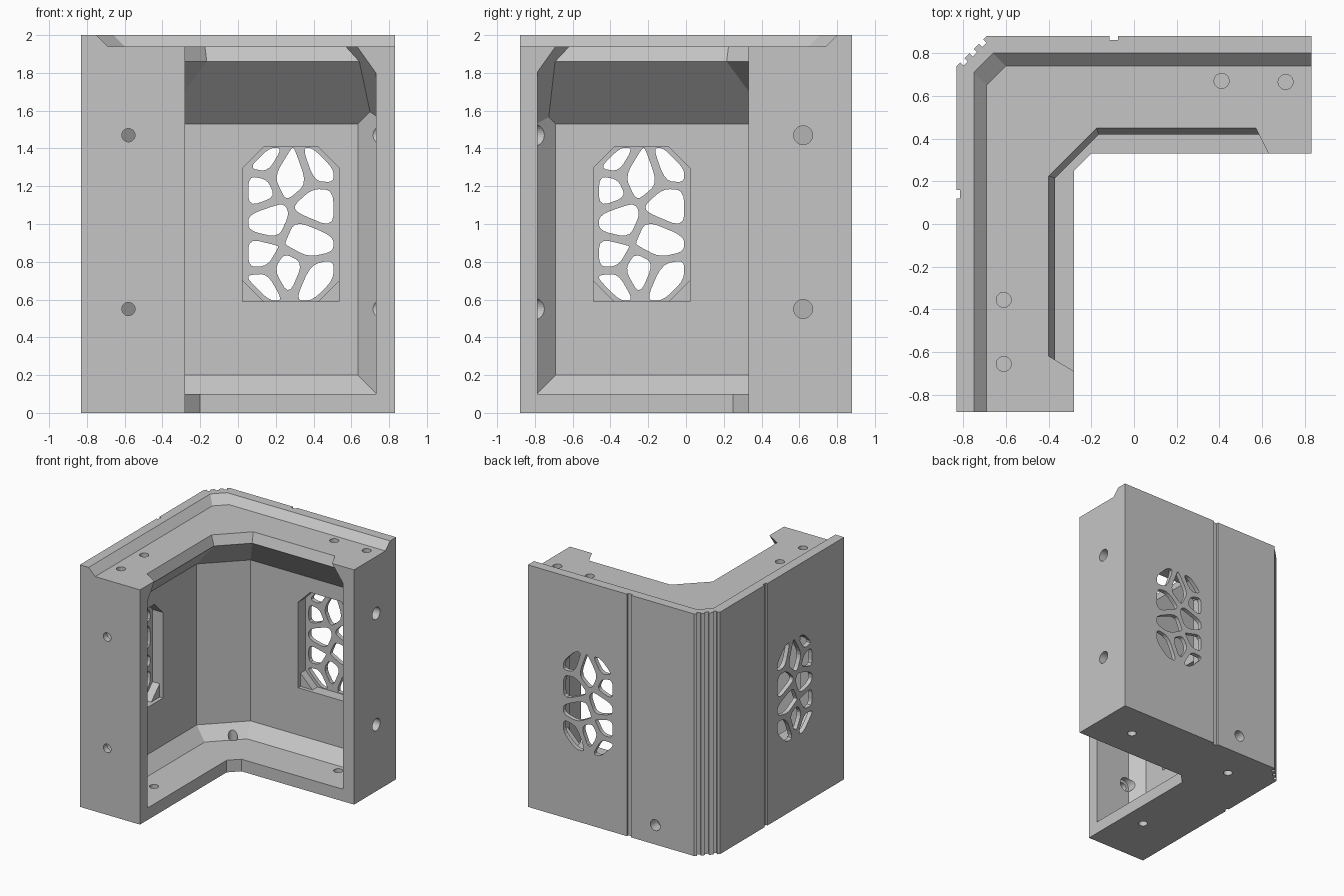
import bpy, bmesh, math
from mathutils import Vector, Matrix

cube = bpy.data.objects.get("Cube")
if cube:
    bpy.data.objects.remove(cube)

HX, HY = 0.83, 0.88          # half sizes of the plan
grey = bpy.data.materials.new("plain_grey")
grey.use_nodes = True
COLOUR = (0.56, 0.56, 0.56, 1)
grey.diffuse_color = COLOUR
grey.node_tree.nodes["Principled BSDF"].inputs["Base Color"].default_value = COLOUR


def make_object(name, bm):
    bmesh.ops.recalc_face_normals(bm, faces=bm.faces)
    mesh = bpy.data.meshes.new(name)
    bm.to_mesh(mesh)
    bm.free()
    mesh.materials.append(grey)
    obj = bpy.data.objects.new(name, mesh)
    bpy.context.collection.objects.link(obj)
    return obj


def sweep_corner(profile, end_x, end_y):
    """Sweep a closed profile of (inset, corner line, height) along the L plan."""
    bm = bmesh.new()
    rings = []
    for w, d, z in profile:
        y, x = HY - w, w - HX
        plan = [(end_x, y), (y - d, y), (x, x + d), (x, end_y)]
        rings.append([bm.verts.new((px, py, z)) for px, py in plan])
    for i, ring in enumerate(rings):
        nxt = rings[(i + 1) % len(rings)]
        for k in range(3):
            bm.faces.new((ring[k], ring[k + 1], nxt[k + 1], nxt[k]))
    for k in (0, 3):
        bm.faces.new([r[k] for r in rings])
    return bm


def prism(points, start, end, place):
    """Extrude a 2D outline between two depths; place maps (a, b, depth) to 3D."""
    bm = bmesh.new()
    near = [bm.verts.new(place(a, b, start)) for a, b in points]
    far = [bm.verts.new(place(a, b, end)) for a, b in points]
    bm.faces.new(near)
    bm.faces.new(far)
    for i in range(len(near)):
        j = (i + 1) % len(near)
        bm.faces.new((near[i], near[j], far[j], far[i]))
    return bm


def circle(a, b, r, n=32):
    return [(a + r * math.cos(math.tau * i / n), b + r * math.sin(math.tau * i / n))
            for i in range(n)]


def rect(a0, a1, b0, b1):
    return [(a0, b0), (a1, b0), (a1, b1), (a0, b1)]


def octagon(a0, a1, b0, b1, c):
    return [(a0 + c, b0), (a1 - c, b0), (a1, b0 + c), (a1, b1 - c),
            (a1 - c, b1), (a0 + c, b1), (a0, b1 - c), (a0, b0 + c)]


def clip(poly, point, normal):
    """Keep the part of a polygon behind a line."""
    out = []
    for p, q in zip(poly, poly[1:] + poly[:1]):
        sp, sq = (p - point).dot(normal), (q - point).dot(normal)
        if sp <= 0:
            out.append(p)
        if sp * sq < 0:
            out.append(p.lerp(q, sp / (sp - sq)))
    return out


def round_off(poly, steps=2):
    for _ in range(steps):
        poly = [p.lerp(q, t) for p, q in zip(poly, poly[1:] + poly[:1])
                for t in (0.2, 0.8)]
    return poly


# Solid corner body with a raised outer rim
body = make_object("corner_housing", sweep_corner(
    [(0, 1.57, 0), (0.55, 0.53, 0), (0.55, 0.53, 1.94),
     (0.14, 1.34, 1.94), (0.08, 1.46, 2), (0, 1.57, 2)], HX, -HY))


def cut(bm):
    tool = make_object("cutter", bm)
    tool.hide_render = True
    mod = body.modifiers.new("cut", 'BOOLEAN')
    mod.operation, mod.solver, mod.object = 'DIFFERENCE', 'EXACT', tool
    bpy.context.view_layer.objects.active = body
    bpy.ops.object.modifier_apply(modifier=mod.name)
    bpy.data.objects.remove(tool)


# Cavity with sloped floor edge, sloped ceiling and bevelled ends
cavity = sweep_corner(
    [(0.8, 0, 0.1), (0.23, 1.02, 0.1), (0.13, 1.16, 0.2), (0.13, 1.16, 1.53),
     (0.46, 0.585, 1.86), (0.43, 0.625, 1.94), (0.4, 0.665, 2.02), (0.8, 0, 2.02)],
    0.73, -0.785)
bmesh.ops.recalc_face_normals(cavity, faces=cavity.faces)
for point, normal in (((0.635, 0.75, 0), (1, 1, 0)),
                      ((-0.70, -0.69, 0), (-1, -1, 0)),
                      ((0.63, 0.33, 1.94), (1, 0.5, 0.714)),
                      ((-0.28, -0.69, 1.94), (-0.6, -1, 0.714))):
    bmesh.ops.bisect_plane(cavity, geom=cavity.verts[:] + cavity.edges[:] + cavity.faces[:],
                           plane_co=point, plane_no=normal, clear_outer=True)
    bmesh.ops.holes_fill(cavity, edges=[e for e in cavity.edges if e.is_boundary])
cut(cavity)


# Each wall's own frame: along, up, depth from the outside
def back_wall(a, b, w):
    return (a + 0.025, HY - w, b)


def side_wall(a, b, w):
    return (w - HX, a - 0.49, b)


# Window recess and its web of rounded cells
seeds = [Vector(s) for s in (
    (0.10, 1.35), (0.25, 1.26), (0.42, 1.32), (0.07, 1.18), (0.40, 1.09), (0.13, 1.01),
    (0.33, 0.92), (0.09, 0.84), (0.24, 0.75), (0.10, 0.67), (0.38, 0.69))]
cells = []
for s in seeds:
    cell = [Vector(p) for p in octagon(0.03, 0.48, 0.595, 1.403, 0.11)]
    for t in seeds:
        if t is not s:
            n = (t - s).normalized()
            cell = clip(cell, (s + t) / 2 - n * 0.021, n)
    cells.append(round_off(cell))
for wall in (back_wall, side_wall):
    cut(prism(octagon(0, 0.51, 0.59, 1.407, 0.11), 0.035, 0.2, wall))
    cut(prism(rect(0, 0.51, 0.59, 0.8), 0.1, 0.2, wall))
    for cell in cells:
        cut(prism(cell, -0.05, 0.08, wall))

# Vertical grooves on both outer walls
cut(prism(rect(-0.115, -0.075, -0.1, 2.1), -0.05, 0.018, lambda a, b, w: (a, HY - w, b)))
cut(prism(rect(0.12, 0.16, -0.1, 2.1), -0.05, 0.015, lambda a, b, w: (w - HX, a, b)))

# Ribbed grooves on the bevelled outer corner
turn = Matrix.Rotation(math.pi / 4, 3, 'Z')
corner = Vector((-0.76, 0.81, 0))
for shift in (-0.062, 0, 0.062):
    cut(prism(rect(shift - 0.014, shift + 0.014, -0.1, 2.1), -0.022, 0.08,
              lambda a, b, w: corner + turn @ Vector((a, w, b))))

# Bolt holes through both arm ends
for z in (0.55, 1.47):
    cut(prism(circle(0.62, z, 0.05), 0.6, 0.9, lambda a, b, w: (w, a, b)))
    cut(prism(circle(-0.58, z, 0.035), -0.95, -0.6, lambda a, b, w: (a, w, b)))
    cut(prism(circle(-0.58, z, 0.06), -0.83, -0.6, lambda a, b, w: (a, w, b)))


# Top pin holes, floor holes and the rear cable hole
def upright(a, b, w):
    return (a, b, w)


for x, y in ((0.41, 0.67), (0.71, 0.665), (-0.61, -0.355), (-0.61, -0.655)):
    cut(prism(circle(x, y, 0.035), 1.82, 2.1, upright))
for x, y in ((-0.46, 0.59), (0.51, 0.58), (-0.46, -0.44)):
    cut(prism(circle(x, y, 0.035), -0.1, 0.16, upright))
cut(prism(circle(-0.335, 0.16, 0.045), 0.79, 0.95, lambda a, b, w: (a, w, b)))
